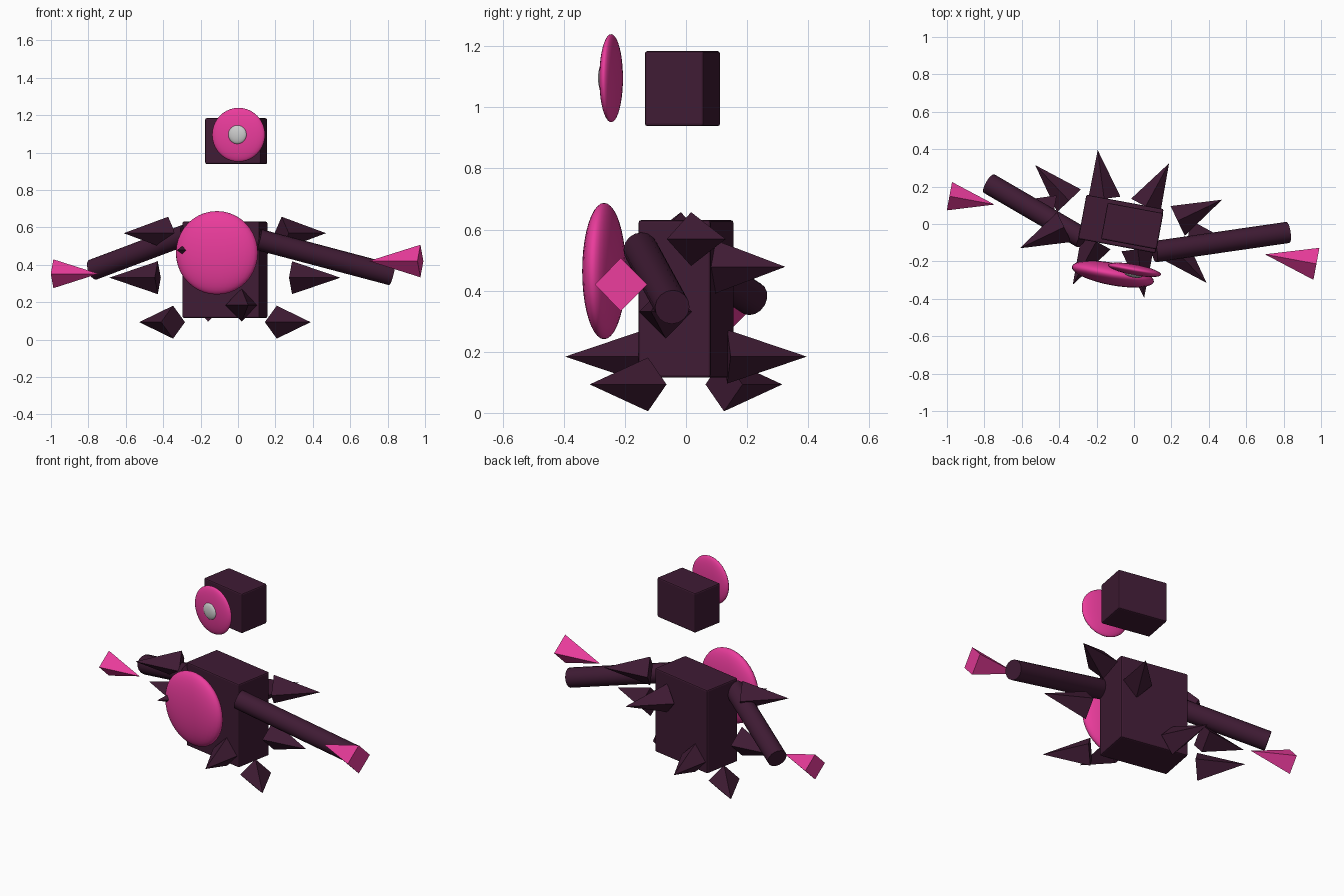
import bpy, bmesh
from math import sin, cos, pi, radians
from mathutils import Matrix, Vector

if "Cube" in bpy.data.objects:
    bpy.data.objects.remove(bpy.data.objects["Cube"])

YAW = radians(-10.5)          # whole figure is turned slightly
TURN = Matrix.Rotation(YAW, 4, 'Z')


def material(name, rgb):
    m = bpy.data.materials.new(name)
    m.diffuse_color = (*rgb, 1)
    m.use_nodes = True
    m.node_tree.nodes["Principled BSDF"].inputs["Base Color"].default_value = m.diffuse_color
    return m


PLUM = material("plum", (0.05, 0.011, 0.034))
PINK = material("pink", (0.82, 0.045, 0.33))
WHITE = material("white", (0.85, 0.85, 0.85))


def finish(name, bm, matrix, mat, smooth=False):
    mesh = bpy.data.meshes.new(name)
    for f in bm.faces:
        f.smooth = smooth and len(f.verts) <= 4
    bm.to_mesh(mesh)
    bm.free()
    mesh.materials.append(mat)
    ob = bpy.data.objects.new(name, mesh)
    ob.matrix_world = matrix
    bpy.context.collection.objects.link(ob)
    return ob


def box(name, centre, size):
    bm = bmesh.new()
    bmesh.ops.create_cube(bm, size=1, matrix=Matrix.Diagonal((*size, 1)))
    ob = finish(name, bm, Matrix.Translation(centre) @ TURN, PLUM)
    bev = ob.modifiers.new("soft_edges", 'BEVEL')
    bev.width = 0.008
    bev.segments = 2


def disc(name, centre, radius, thick, mat):
    bm = bmesh.new()
    bmesh.ops.create_uvsphere(bm, u_segments=32, v_segments=20, radius=1)
    bmesh.ops.scale(bm, vec=(radius, thick, radius), verts=bm.verts)
    finish(name, bm, Matrix.Translation(centre) @ TURN, mat, True)


def pyramid(name, base, yaw, length, radius, mat, flip=False):
    """Four-sided spike lying flat; flip puts the point at the base position."""
    bm = bmesh.new()
    r1, r2 = (0, radius) if flip else (radius, 0)
    bmesh.ops.create_cone(bm, cap_ends=True, segments=4, radius1=r1, radius2=r2,
                          depth=length, matrix=Matrix.Translation((0, 0, length / 2)))
    bmesh.ops.remove_doubles(bm, verts=bm.verts, dist=1e-5)
    finish(name, bm, Matrix.Translation(base) @ Matrix.Rotation(yaw, 4, 'Z')
           @ Matrix.Rotation(pi / 2, 4, 'Y'), mat)


def rod(name, a, b, radius):
    a, b = Vector(a), Vector(b)
    bm = bmesh.new()
    bmesh.ops.create_cone(bm, cap_ends=True, segments=16, radius1=radius,
                          radius2=radius, depth=(b - a).length)
    rot = (b - a).to_track_quat('Z', 'Y').to_matrix().to_4x4()
    finish(name, bm, Matrix.Translation((a + b) / 2) @ rot, PLUM, True)


# Torso, head and the discs in front of them
box("torso", (-0.07, 0, 0.373), (0.42, 0.24, 0.515))
box("head", (-0.01, -0.0115, 1.061), (0.303, 0.197, 0.245))
disc("belly", (-0.113, -0.268, 0.464), 0.223, 0.06, PINK)
disc("face_disc", (0.003, -0.245, 1.095), 0.144, 0.029, PINK)
disc("eye", (-0.003, -0.269, 1.096), 0.05, 0.017, WHITE)

# Arms and pyramid hands
rod("arm_right", (0.11, -0.148, 0.535), (0.823, -0.045, 0.346), 0.057)
rod("arm_left", (-0.275, -0.075, 0.562), (-0.775, 0.216, 0.374), 0.057)
pyramid("hand_right", (0.70, -0.162, 0.42), YAW, 0.28, 0.087, PINK, True)
pyramid("hand_left", (-0.746, 0.104, 0.352), YAW + pi, 0.245, 0.077, PINK, True)

# Ring of ten spikes on an ellipse, rising and falling in a wave
for k in range(10):
    t = k * pi / 5
    local = Vector((0.365 * cos(t), 0.122 * sin(t), 0))
    base = TURN @ local + Vector((-0.07, 0, 0.331 + 0.25 * sin(2 * t)))
    pyramid(f"spike_{k + 1}", base, YAW + t, 0.263, 0.088, PLUM)
